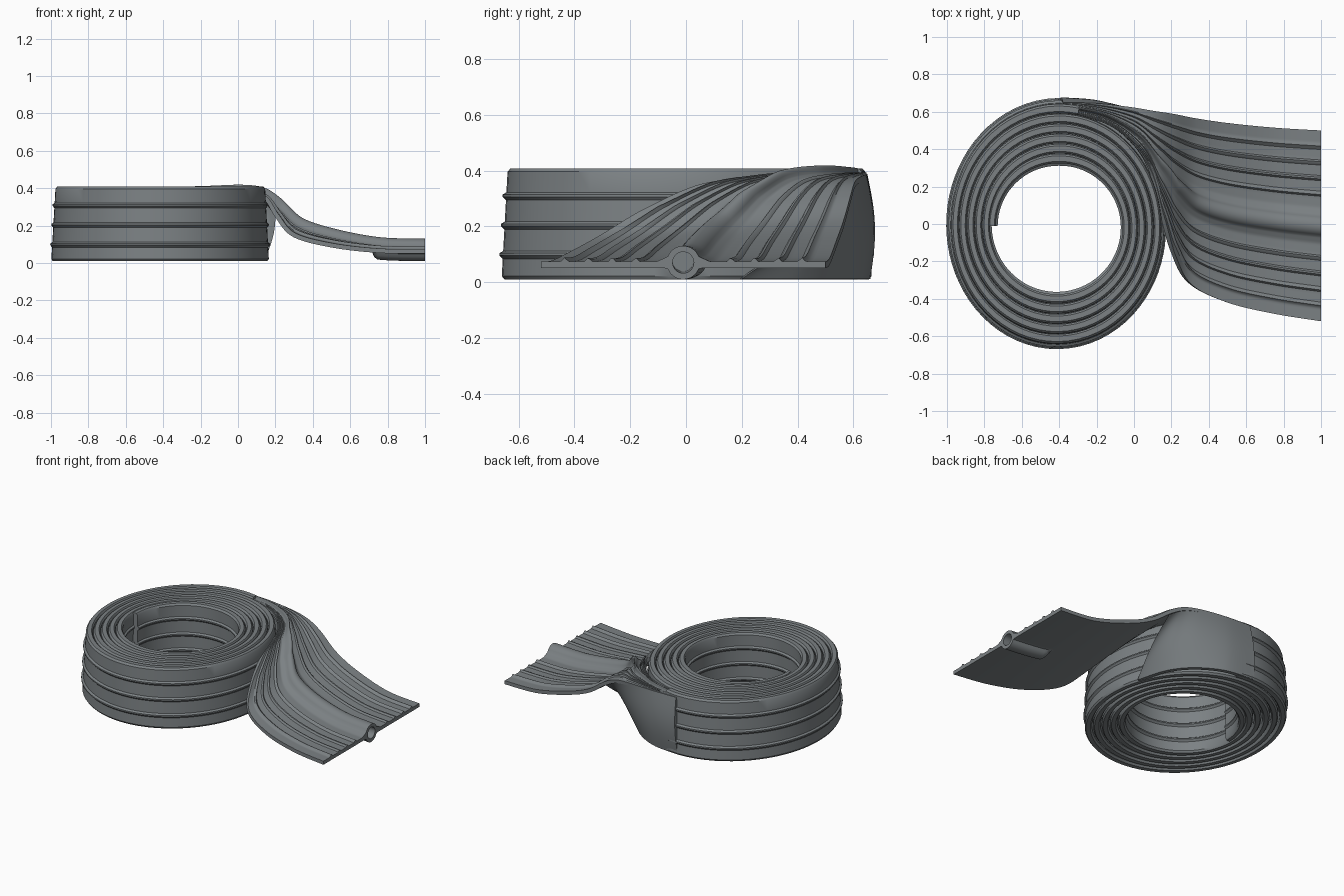
import bpy, bmesh, math
from mathutils import Vector

cube = bpy.data.objects.get("Cube")
if cube:
    bpy.data.objects.remove(cube, do_unlink=True)

rubber = bpy.data.materials.new("grey rubber")
rubber.use_nodes = True
GREY = (0.2, 0.22, 0.23, 1)
rubber.diffuse_color = GREY
rubber.node_tree.nodes["Principled BSDF"].inputs["Base Color"].default_value = GREY


def sweep(name, rings):
    """Skin a list of closed cross-sections and cap both ends."""
    bm = bmesh.new()
    rows = [[bm.verts.new(p) for p in ring] for ring in rings]
    n = len(rows[0])
    for a, b in zip(rows, rows[1:]):
        for i in range(n):
            j = (i + 1) % n
            bm.faces.new((a[i], a[j], b[j], b[i]))
    bm.faces.new(rows[0])
    bm.faces.new(rows[-1])
    bmesh.ops.recalc_face_normals(bm, faces=bm.faces)
    mesh = bpy.data.meshes.new(name)
    bm.to_mesh(mesh)
    bm.free()
    mesh.materials.append(rubber)
    obj = bpy.data.objects.new(name, mesh)
    bpy.context.collection.objects.link(obj)
    return obj


def smooth(obj):
    bpy.ops.object.select_all(action='DESELECT')
    obj.select_set(True)
    bpy.context.view_layer.objects.active = obj
    bpy.ops.object.shade_smooth_by_angle(angle=math.radians(35))


# Coiled band: a ribbed strip profile swept along a spiral
TURNS, HOLE, OUT_X, OUT_Y = 5, 0.325, 0.615, 0.69
LOW, HIGH, RIBS = 0.01, 0.408, (0.1, 0.205, 0.31)


def strip_profile():
    """Pairs of (sideways fraction of the pitch, height)."""
    side = [(0.2, LOW), (0.34, LOW + 0.012)]
    for z in RIBS:
        side += [(0.34, z - 0.016), (0.52, z - 0.004), (0.52, z + 0.004), (0.34, z + 0.012)]
    side += [(0.34, HIGH - 0.012), (0.2, HIGH)]
    return side + [(-s, z) for s, z in reversed(side)]


profile = strip_profile()
STEPS = 72
rings = []
for k in range(-STEPS // 4, int(STEPS * (TURNS + 0.03)) + 1):
    turn = k / STEPS
    wound = min(max(turn, 0), TURNS) / TURNS
    angle = math.pi / 2 - turn * math.tau
    c, s = math.cos(angle), math.sin(angle)
    reach = 1 / math.hypot(c / OUT_X, s / OUT_Y)
    pitch = (reach - HOLE) / TURNS
    middle = HOLE + pitch * (wound * (TURNS - 1) + 0.5)
    ring = []
    for side, z in profile:
        r = middle + pitch * side - 0.025 * (z / HIGH) * wound
        ring.append((-0.405 + r * c, r * s - 0.012, z))
    rings.append(ring)
smooth(sweep("coiled_band", rings))

# Edge paths of the unrolled tail, and the foot of the wall under its back edge
front_edge = [(-.35, .6, .39), (-.1, .51, .385), (.07, .32, .38), (.15, .05, .345),
              (.21, -.16, .25), (.3, -.32, .15), (.5, -.42, .095), (.75, -.48, .066), (1, -.52, .062)]
back_edge = [(-.38, .65, .385), (-.2, .645, .38), (-.02, .625, .37), (.1, .605, .35),
             (.2, .59, .3), (.33, .565, .21), (.5, .54, .14), (.75, .515, .075), (1, .5, .062)]
wall_foot = [(-.4, .66, .012), (-.2, .635, .012), (-.03, .54, .012), (.08, .4, .012), (.14, .2, .012)]


def along(points, t):
    """Smooth curve through the points, t counted in spans."""
    i = min(int(t), len(points) - 2)
    f = t - i
    a, b, c, d = (Vector(points[min(max(j, 0), len(points) - 1)]) for j in range(i - 1, i + 3))
    return 0.5 * (2 * b + (c - a) * f + (2 * a - 5 * b + 4 * c - d) * f ** 2
                  + (3 * b - a - 3 * c + d) * f ** 3)


# Outer wrap: plain wall that leaves the coil and carries the tail's back edge
rings = []
for k in range(41):
    t = (len(wall_foot) - 1) * k / 40
    foot, rim = along(wall_foot, t), along(back_edge, t)
    outward = Vector((foot.x + 0.405, foot.y, 0)).normalized()
    outer = [foot.lerp(rim, i / 12) + outward * 0.022 * math.sin(math.pi * i / 12) for i in range(13)]
    inner = [p - outward * 0.025 for p in reversed(outer)]
    rings.append(outer + inner)
smooth(sweep("outer_wrap", rings))

# Unrolled tail: lofted between the edges with ribs and a tube ridge
HALF, TUBE, BORE, TUBE_UP = 0.012, 0.06, 0.038, 0.008


def tube_bump(w):
    return math.sqrt(max(TUBE ** 2 - w * w, 0))


def top_offset(w):
    rib = max(0.016 - 1.2 * abs(abs(w) - c) for c in (0.17, 0.255, 0.34, 0.425))
    return max(HALF + max(rib, 0), TUBE_UP + tube_bump(w), 0.055 - 0.45 * abs(w))


def under_offset(w, x):
    grow = min(max((x - 0.71) / 0.03, 0), 1)
    return min(-HALF, grow * (TUBE_UP - tube_bump(w)))


ACROSS, ROWS = 110, 120
spans = len(front_edge) - 1
rings = []
for k in range(ROWS + 1):
    t = spans * k / ROWS
    t0, t1 = max(t - 0.05, 0), min(t + 0.05, spans)
    f, b = along(front_edge, t), along(back_edge, t)
    relief = min(1, 0.25 + t / 5)
    top, under = [], []
    for i in range(ACROSS + 1):
        v = i / ACROSS
        p = f.lerp(b, v)
        ahead = (along(front_edge, t1).lerp(along(back_edge, t1), v)
                 - along(front_edge, t0).lerp(along(back_edge, t0), v))
        up = ahead.cross(b - f).normalized()
        w = 1.02 * v - 0.51
        hi = p + up * top_offset(w) * relief
        lo = p + up * under_offset(w, p.x)
        if k == ROWS:
            hi.x = lo.x = 1.0
        top.append(hi)
        under.append(lo)
    rings.append(top + under[::-1])
tail = sweep("unrolled_tail", rings)

# Bore through the end of the tube ridge
bpy.ops.mesh.primitive_cylinder_add(vertices=32, radius=BORE, depth=0.3,
                                    location=(0.95, -0.01, 0.072), rotation=(0, math.pi / 2 + 0.03, 0))
cutter = bpy.context.object
cutter.name = "bore_cutter"
cutter.hide_render = True
cutter.data.materials.append(rubber)
cut = tail.modifiers.new("bore", 'BOOLEAN')
cut.operation = 'DIFFERENCE'
cut.object = cutter
bpy.ops.object.select_all(action='DESELECT')
tail.select_set(True)
bpy.context.view_layer.objects.active = tail
bpy.ops.object.modifier_apply(modifier="bore")
bpy.data.objects.remove(cutter, do_unlink=True)
smooth(tail)
